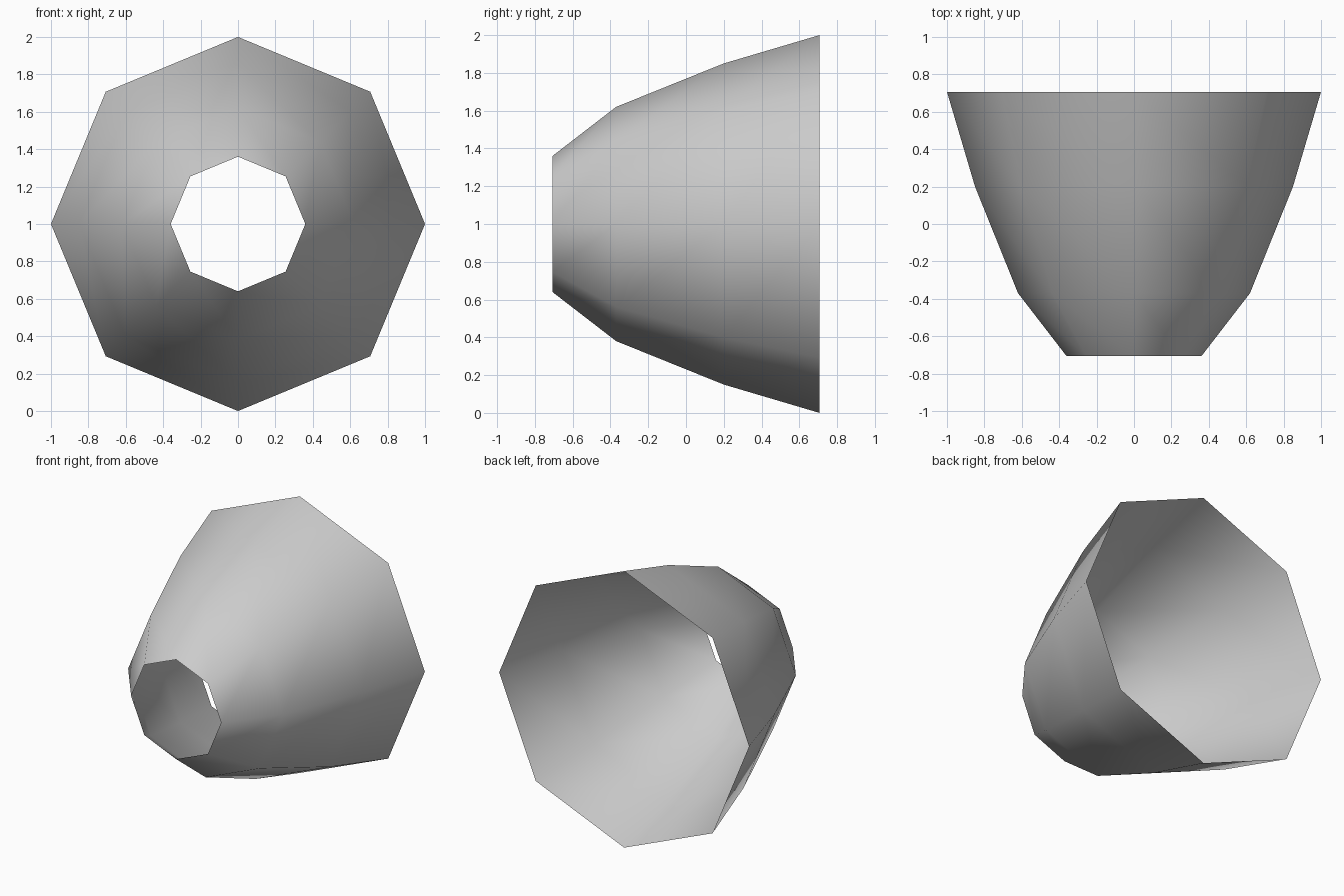
import bpy, bmesh
from math import cos, sin, pi

cube = bpy.data.objects.get("Cube")
if cube:
    bpy.data.objects.remove(cube, do_unlink=True)

SIDES = 8
# (y, radius) from the narrow front opening to the wide back rim
PROFILE = [(-0.707, 0.36), (-0.37, 0.62), (0.2, 0.85), (0.707, 1.0)]

# Plain grey material
grey = bpy.data.materials.new("light_grey")
grey.use_nodes = True
colour = (0.6, 0.6, 0.6, 1)
grey.diffuse_color = colour
grey.node_tree.nodes["Principled BSDF"].inputs["Base Color"].default_value = colour

# Open-ended shell: rings of vertices bridged with quads
bm = bmesh.new()
rings = [[bm.verts.new((r * cos(2 * pi * i / SIDES), y, 1 + r * sin(2 * pi * i / SIDES)))
          for i in range(SIDES)] for y, r in PROFILE]
for front, back in zip(rings, rings[1:]):
    for i in range(SIDES):
        j = (i + 1) % SIDES
        bm.faces.new((front[i], front[j], back[j], back[i]))

# Faces point outward, shaded smooth
for face in bm.faces:
    face.normal_update()
    centre = face.calc_center_median()
    if face.normal.x * centre.x + face.normal.z * (centre.z - 1) < 0:
        face.normal_flip()
    face.smooth = True

mesh = bpy.data.meshes.new("nozzle_shell")
bm.to_mesh(mesh)
bm.free()
mesh.materials.append(grey)
shell = bpy.data.objects.new("nozzle_shell", mesh)
bpy.context.collection.objects.link(shell)
